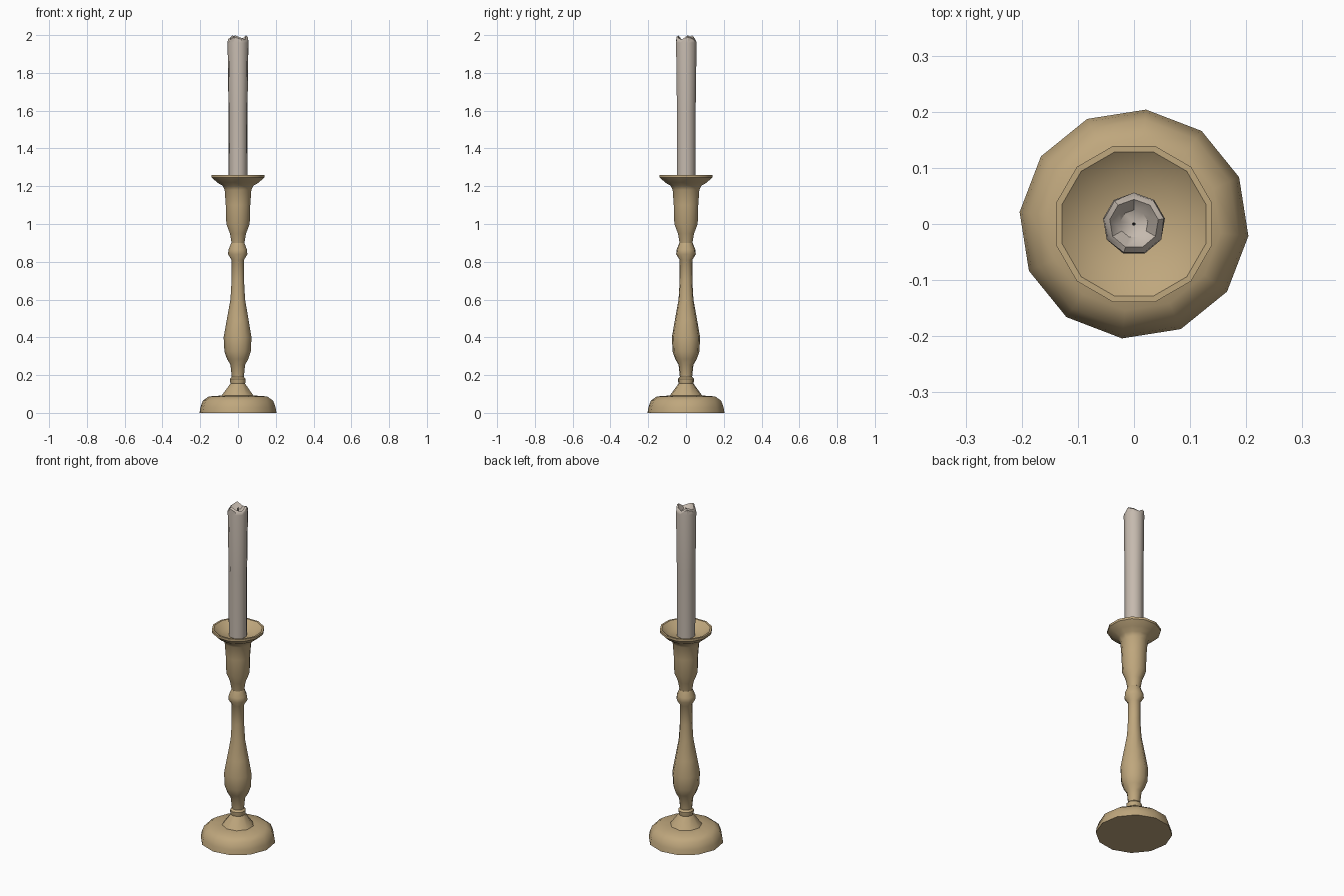
import bpy, bmesh, math

if "Cube" in bpy.data.objects:
    bpy.data.objects.remove(bpy.data.objects["Cube"])


def material(name, rgb):
    m = bpy.data.materials.new(name)
    m.diffuse_color = (*rgb, 1)
    m.use_nodes = True
    m.node_tree.nodes["Principled BSDF"].inputs["Base Color"].default_value = m.diffuse_color
    return m


brass = material("aged brass", (0.52, 0.385, 0.205))
wax = material("ivory wax", (0.56, 0.49, 0.425))
soot = material("dark wick", (0.03, 0.025, 0.02))


def lathe(name, profile, sides, mat, phase=0.0, tilt=None, angle=40):
    """Spin (radius, z) points about z; radius 0 makes a pole.
    tilt(r, z, a) can nudge the height of each point."""
    bm = bmesh.new()
    rings = []
    for r, z in profile:
        if r == 0:
            rings.append([bm.verts.new((0, 0, z))])
            continue
        ring = []
        for i in range(sides):
            a = phase + math.tau * i / sides
            dz = tilt(r, z, a) if tilt else 0
            ring.append(bm.verts.new((r * math.cos(a), r * math.sin(a), z + dz)))
        rings.append(ring)
    for lo, hi in zip(rings, rings[1:]):
        for i in range(sides):
            quad = [lo[i % len(lo)], lo[(i + 1) % sides % len(lo)],
                    hi[(i + 1) % sides % len(hi)], hi[i % len(hi)]]
            bm.faces.new(list(dict.fromkeys(quad)))
    bmesh.ops.recalc_face_normals(bm, faces=bm.faces)
    me = bpy.data.meshes.new(name)
    bm.to_mesh(me)
    bm.free()
    ob = bpy.data.objects.new(name, me)
    bpy.context.collection.objects.link(ob)
    me.materials.append(mat)
    bpy.ops.object.select_all(action='DESELECT')
    ob.select_set(True)
    bpy.context.view_layer.objects.active = ob
    bpy.ops.object.shade_smooth_by_angle(angle=math.radians(angle))
    return ob


# Round domed foot
lathe("foot", [(0, 0), (0.205, 0), (0.2, 0.03), (0.187, 0.065), (0.155, 0.087),
               (0.085, 0.092), (0, 0.092)], 12, brass, math.radians(84), angle=50)

# Turned stem: collar cone, ring, baluster, slim shaft and knop
lathe("stem", [(0, 0.085), (0.088, 0.09), (0.04, 0.155), (0.042, 0.165),
               (0.043, 0.18), (0.033, 0.19), (0.04, 0.255), (0.058, 0.285),
               (0.072, 0.325), (0.076, 0.4), (0.06, 0.49), (0.04, 0.6),
               (0.034, 0.7), (0.034, 0.81), (0.053, 0.84), (0.05, 0.865),
               (0.036, 0.9), (0, 0.9)], 9, brass, math.radians(20))

# Candle socket flaring into the drip pan
lathe("socket_and_drip_pan", [(0, 0.9), (0.035, 0.9), (0.044, 0.95), (0.064, 1.0),
                              (0.067, 1.1), (0.073, 1.18), (0.085, 1.203),
                              (0.115, 1.22), (0.144, 1.247), (0.144, 1.26),
                              (0.133, 1.26), (0.09, 1.225), (0, 1.215)],
      12, brass, math.radians(75))


# Candle with a slightly melted, uneven hollow top
def melted(r, z, a):
    return 0.013 * math.sin(3 * a + 0.6) if z > 1.97 else 0


lathe("candle", [(0, 1.2), (0.05, 1.2), (0.051, 1.6), (0.056, 1.96),
                 (0.054, 1.978), (0.044, 1.987), (0.025, 1.962), (0, 1.955)],
      9, wax, math.radians(10), melted)

# Burnt wick stub
lathe("wick", [(0, 1.95), (0.003, 1.95), (0.002, 1.98), (0, 1.98)], 5, soot)
